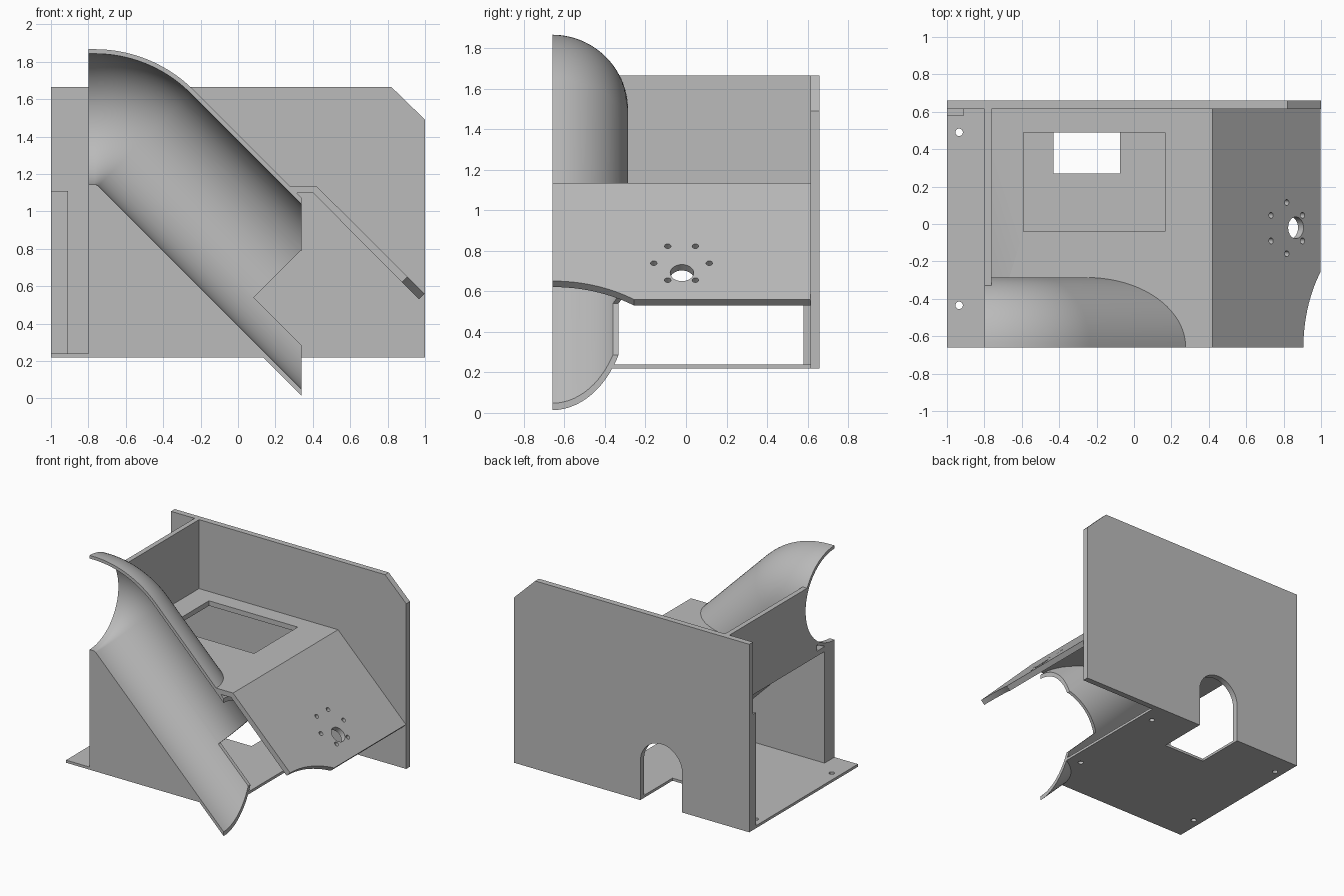
import bpy, bmesh
from math import sin, cos, pi, radians
from mathutils import Vector, Matrix

if "Cube" in bpy.data.objects:
    bpy.data.objects.remove(bpy.data.objects["Cube"])

grey = bpy.data.materials.new("plain grey")
grey.use_nodes = True
grey.diffuse_color = (0.5, 0.5, 0.5, 1)
grey.node_tree.nodes["Principled BSDF"].inputs["Base Color"].default_value = (0.5, 0.5, 0.5, 1)

FRONT, BACK, INNER = -0.66, 0.66, 0.615   # front plane, rear plane, inside of back wall
LEFT_X, END_X = -0.8, 0.34                # chute start and end
R_OUT, R_IN = 0.374, 0.35                 # chute radii


def finish(name, bm):
    bmesh.ops.recalc_face_normals(bm, faces=bm.faces)
    mesh = bpy.data.meshes.new(name)
    bm.to_mesh(mesh)
    bm.free()
    mesh.materials.append(grey)
    obj = bpy.data.objects.new(name, mesh)
    bpy.context.collection.objects.link(obj)
    return obj


def prism(name, outline, y0, y1):
    """Extrude an x-z outline from y0 to y1."""
    bm = bmesh.new()
    face = bm.faces.new([bm.verts.new((x, y0, z)) for x, z in outline])
    out = bmesh.ops.extrude_face_region(bm, geom=[face])
    moved = [v for v in out["geom"] if isinstance(v, bmesh.types.BMVert)]
    bmesh.ops.translate(bm, verts=moved, vec=(0, y1 - y0, 0))
    return finish(name, bm)


def box(name, x0, x1, y0, y1, z0, z1):
    return prism(name, [(x0, z0), (x1, z0), (x1, z1), (x0, z1)], y0, y1)


def drill(name, centre, radius, depth=0.2, tilt=0, sides=32):
    bm = bmesh.new()
    turn = Matrix.Translation(centre) @ Matrix.Rotation(radians(tilt), 4, "Y")
    bmesh.ops.create_cone(bm, cap_ends=True, segments=sides, radius1=radius,
                          radius2=radius, depth=depth, matrix=turn)
    return finish(name, bm)


def cut(obj, cutters, keep=False):
    """Subtract the cutters and remove them unless they are kept."""
    bpy.context.view_layer.objects.active = obj
    for c in cutters:
        mod = obj.modifiers.new("cut", "BOOLEAN")
        mod.operation, mod.solver, mod.object = "DIFFERENCE", "EXACT", c
        bpy.ops.object.modifier_apply(modifier=mod.name)
        if not keep:
            bpy.data.objects.remove(c)


def sweep(name, section, start_x, length):
    """Sweep a (side, up) section along a level run, a 45 degree bend and a straight slope."""
    bend_r, bend_x, axis_z, steps = 0.376, -0.766, 1.493, 20
    path = [(Vector((start_x, FRONT, axis_z)), 0)]
    for i in range(steps + 1):
        a = radians(45) * i / steps
        path.append((Vector((bend_x + bend_r * sin(a), FRONT,
                             axis_z - bend_r * (1 - cos(a)))), a))
    last, a = path[-1]
    path.append((last + length * Vector((cos(a), 0, -sin(a))), a))
    bm = bmesh.new()
    rings = [[bm.verts.new(p + Vector((v * sin(a), u, v * cos(a)))) for u, v in section]
             for p, a in path]
    n = len(section)
    for r0, r1 in zip(rings, rings[1:]):
        for j in range(n):
            k = (j + 1) % n
            bm.faces.new((r0[j], r0[k], r1[k], r1[j]))
    bm.faces.new(rings[0])
    bm.faces.new(rings[-1])
    return finish(name, bm)


def arc(radius, a0, a1, n):
    return [(radius * cos(a0 + (a1 - a0) * i / n), radius * sin(a0 + (a1 - a0) * i / n))
            for i in range(n + 1)]


# Half-pipe chute, trimmed at the lower end and notched at the back
half = arc(R_OUT, -pi / 2, pi / 2, 40) + arc(R_IN, pi / 2, -pi / 2, 40)
chute = sweep("chute", half, LEFT_X, 2.0)
cut(chute, [
    box("end_trim", END_X, 3, -2, 2, -2, 2),
    prism("notch", [(0.085, 0.54), (0.585, 0.04), (0.835, 0.29), (0.335, 0.79)], -1, 1),
])

# Clearance shape that opens the frame where the chute passes
bore = sweep("chute_clearance", arc(0.37, 0, 2 * pi, 80)[:-1], -0.95, 2.2)

# Back wall with a chamfered corner and an arched cable opening
ARCH_X, ARCH_R = -0.252, 0.178
back_wall = prism("back_wall", [(-1, 0.22), (1, 0.22), (1, 1.49), (0.82, 1.665), (-1, 1.665)],
                  INNER, BACK)
arch = [(ARCH_X + x, 0.52 + z) for x, z in arc(ARCH_R, 0, pi, 24)]
arch += [(ARCH_X - ARCH_R, 0), (ARCH_X + ARCH_R, 0)]
cut(back_wall, [prism("arch_cutter", arch, 0.5, 0.8)])

# Base plate with rear notch and screw holes
base = box("base_plate", -1, END_X, FRONT, INNER, 0.22, 0.24)
holes = [(-0.935, 0.49), (-0.935, -0.435), (0.24, 0.49), (0.24, -0.32)]
cut(base, [drill("screw_cutter", (x, y, 0.23), 0.02) for x, y in holes])
cut(base, [box("base_notch", ARCH_X - ARCH_R, ARCH_X + ARCH_R, 0.27, 0.8, 0, 0.5)])
cut(base, [bore], keep=True)

# Shelf continuing into the sloped front panel
shelf = prism("shelf_and_sloped_panel",
              [(LEFT_X, 1.135), (0.42, 1.135), (0.997, 0.56), (0.967, 0.53),
               (0.403, 1.097), (LEFT_X, 1.097)], FRONT, INNER)
cut(shelf, [bore], keep=True)
cut(shelf, [box("window_cutter", -0.59, 0.165, -0.04, 0.49, 1, 1.3)])

# Panel holes: a shaft opening, a ring of six screws and a curved lower corner
slope_top = 1.556
panel_cuts = [drill("shaft_cutter", (0.865, -0.02, slope_top - 0.865), 0.058, tilt=45),
              drill("corner_cutter", (1.396, FRONT, slope_top - 1.396), 0.694,
                    depth=0.4, tilt=45, sides=128)]
for i in range(6):
    a = pi / 6 + i * pi / 3
    x = 0.817 + 0.137 * cos(a) * cos(pi / 4)
    panel_cuts.append(drill("ring_cutter", (x, -0.022 + 0.137 * sin(a), slope_top - x),
                            0.016, tilt=45, sides=20))
cut(shelf, panel_cuts)

# Upright partition above the shelf
partition = box("partition", LEFT_X, -0.762, FRONT, INNER, 1.097, 1.665)
cut(partition, [bore, ], keep=True)
# Remove the sliver left in front of the chute
cut(partition, [box("front_trim", -1, 0, -1, -0.45, 1.0, 1.3),
                box("top_trim", -1, 0, -1, -0.45, 1.6, 2.0)])

# Triangular support under the chute
support = prism("chute_support", [(LEFT_X, 0.24), (0.14, 0.24), (-0.3, 0.72), (-0.7, 1.2),
                                  (LEFT_X, 1.2)], FRONT, -0.54)
cut(support, [bore], keep=True)

# Locating strip on the inside of the back wall
box("back_strip", -1, -0.91, 0.58, INNER, 0.24, 1.11)

bpy.data.objects.remove(bore)

# Smooth curved surfaces, keep edges sharp
bpy.ops.object.select_all(action="DESELECT")
for obj in (chute, back_wall, shelf, base):
    obj.select_set(True)
bpy.context.view_layer.objects.active = chute
bpy.ops.object.shade_smooth_by_angle(angle=radians(30))
